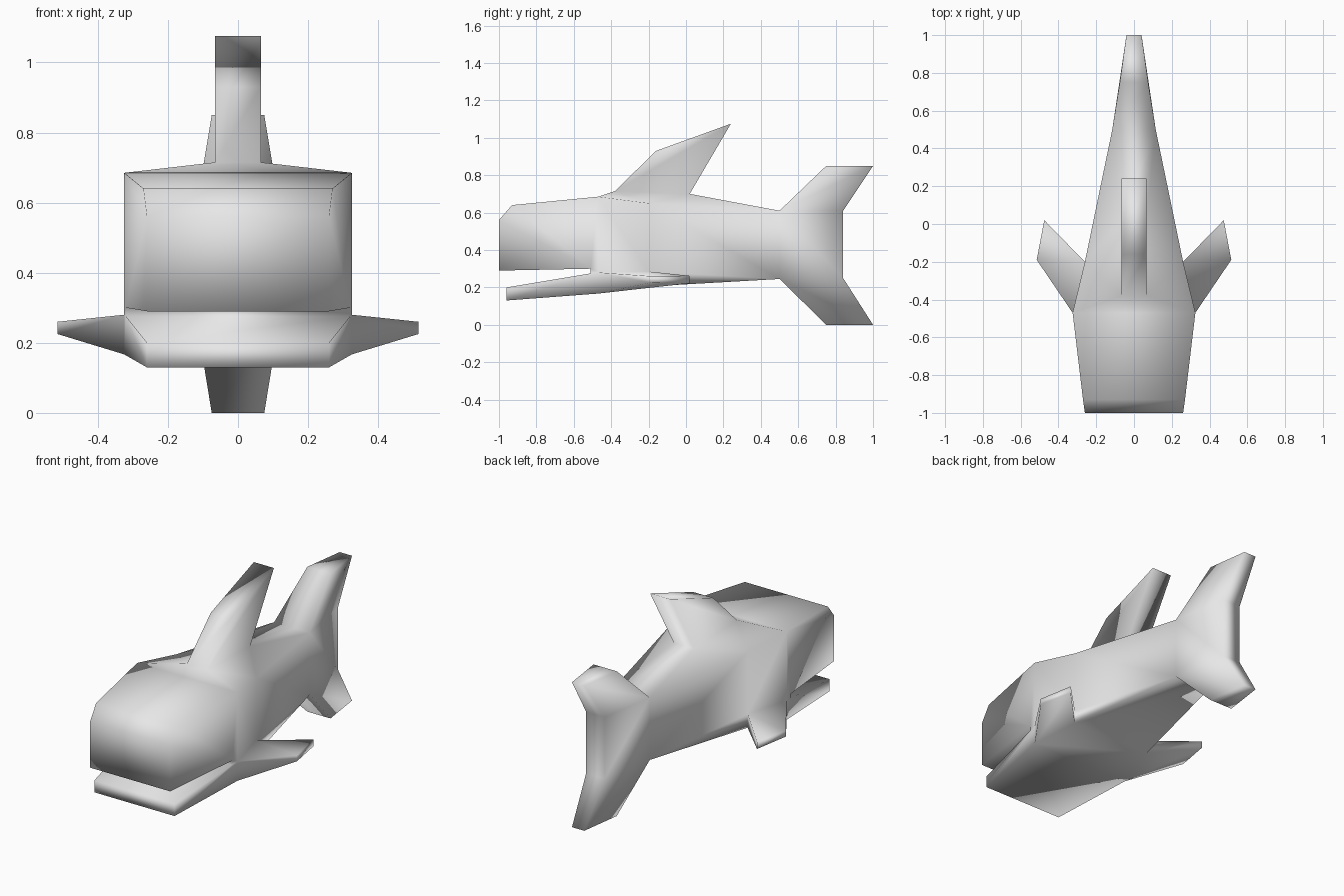
import bpy, bmesh

if "Cube" in bpy.data.objects:
    bpy.data.objects.remove(bpy.data.objects["Cube"])

# Points of one body side, as (x, y, z)
P = {
    # upper head and mouth corner
    "lip": (.26, -1, .29), "snout": (.26, -1, .56), "brow": (.27, -.93, .64),
    "mouth_up": (.32, -.51, .30), "mouth_low": (.32, -.51, .275),
    # lower jaw
    "jaw_top": (.26, -.96, .20), "jaw_bottom": (.26, -.96, .13),
    # shoulder and side fin root
    "shoulder": (.325, -.47, .685), "root_a": (.325, -.47, .28),
    "root_b": (.325, -.47, .167), "root_c": (.26, -.20, .205),
    "root_d": (.26, -.20, .285), "flank": (.26, -.20, .65),
    # back fin
    "back_a": (.065, -.38, .715), "back_b": (.065, -.16, .93),
    "back_c": (.065, .24, 1.075), "back_d": (.065, .02, .70),
    # tail
    "tail_top": (.115, .50, .61), "tail_bottom": (.115, .50, .245),
    "end_top": (.06, .84, .61), "end_bottom": (.06, .84, .25),
    "up_a": (.075, .75, .85), "up_b": (.04, 1, .85),
    "down_a": (.075, .75, 0), "down_b": (.04, 1, 0),
}

SIDE = [
    "lip mouth_up shoulder brow snout",            # head
    "mouth_up mouth_low root_a shoulder",          # cheek
    "jaw_top jaw_bottom root_b root_a mouth_low",  # lower jaw
    "shoulder root_a root_d flank",                # body
    "flank root_d tail_bottom tail_top",
    "root_d root_c tail_bottom",
    "shoulder flank back_a",                       # roof
    "flank back_d back_a",
    "flank tail_top back_d",
    "back_a back_d back_c back_b",                 # back fin
    "tail_top tail_bottom end_bottom end_top",     # tail
    "tail_top end_top up_b up_a",
    "tail_bottom down_a down_b end_bottom",
]

# Side fin: the root loop and the tip loop
ROOT = ["root_a", "root_b", "root_c", "root_d"]
TIP = [(.515, -.19, .26), (.515, -.19, .225), (.475, .02, .222), (.475, .02, .262)]

bm = bmesh.new()
right = {k: bm.verts.new(p) for k, p in P.items()}
left = {k: bm.verts.new((-x, y, z)) for k, (x, y, z) in P.items()}

for side, sign in ((right, 1), (left, -1)):
    for names in SIDE:
        bm.faces.new([side[n] for n in names.split()])
    # side fin
    tip = [bm.verts.new((sign * x, y, z)) for x, y, z in TIP]
    for i in range(4):
        j = (i + 1) % 4
        bm.faces.new([side[ROOT[i]], side[ROOT[j]], tip[j], tip[i]])
    bm.faces.new(tip)

# Bridge the two sides along the open outline
mirror = {right[k]: left[k] for k in P}
for e in [e for e in bm.edges if e.is_boundary and e.verts[0] in mirror]:
    a, b = e.verts
    bm.faces.new([a, b, mirror[b], mirror[a]])

bmesh.ops.recalc_face_normals(bm, faces=bm.faces[:])
for f in bm.faces:
    f.smooth = True

mesh = bpy.data.meshes.new("shark_body")
bm.to_mesh(mesh)
bm.free()
grey = bpy.data.materials.new("light grey")
grey.diffuse_color = (.8, .8, .8, 1)
grey.use_nodes = True
grey.node_tree.nodes["Principled BSDF"].inputs["Base Color"].default_value = grey.diffuse_color
mesh.materials.append(grey)
bpy.context.collection.objects.link(bpy.data.objects.new("shark_body", mesh))
